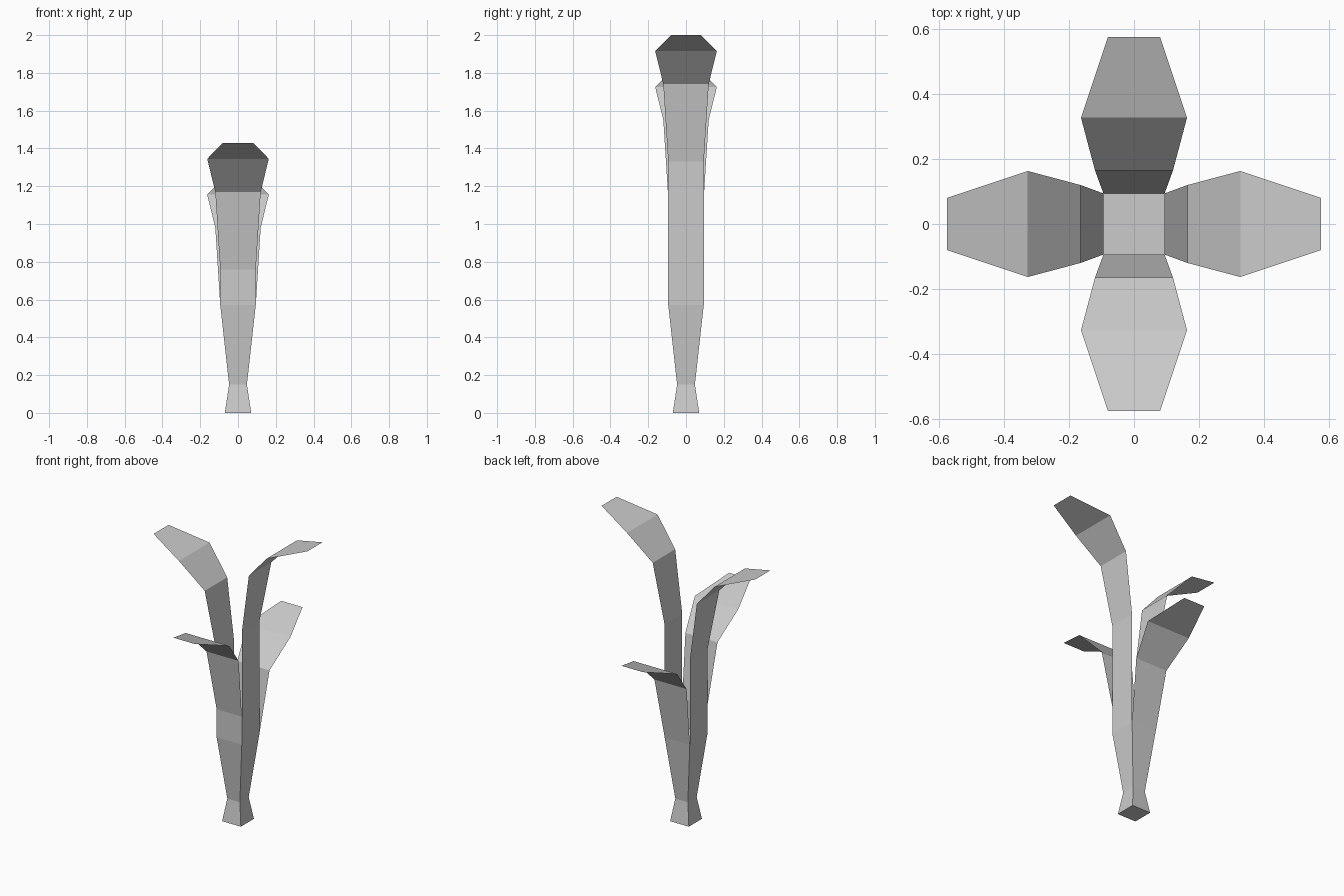
import bpy
import math
from mathutils import Matrix

if "Cube" in bpy.data.objects:
    bpy.data.objects.remove(bpy.data.objects["Cube"])


def make_object(name, verts, faces, turn=0.0):
    mesh = bpy.data.meshes.new(name)
    mesh.from_pydata(verts, [], faces)
    mesh.transform(Matrix.Rotation(turn, 4, 'Z'))
    mesh.update()
    obj = bpy.data.objects.new(name, mesh)
    bpy.context.collection.objects.link(obj)
    return obj


# Square stem: (half width, height) rings, capped at both ends
TOP_Z = 0.57
rings = [(0.07, 0.0), (0.047, 0.15), (0.094, TOP_Z)]
verts = [(sx * h, sy * h, z) for h, z in rings
         for sx, sy in ((-1, -1), (1, -1), (1, 1), (-1, 1))]
faces = [(3, 2, 1, 0), (8, 9, 10, 11)]
for r in range(len(rings) - 1):
    for i in range(4):
        j = (i + 1) % 4
        faces.append((r * 4 + i, r * 4 + j, r * 4 + 4 + j, r * 4 + 4 + i))
make_object("stem", verts, faces)

# Leaf blade: (distance out, half width, height above the straight part)
blade = [(0.094, 0.094, 0.0), (0.165, 0.12, 0.41),
         (0.327, 0.163, 0.585), (0.575, 0.08, 0.67)]


def make_leaf(name, turn, bend_z):
    rows = [(d, w, bend_z + z) for d, w, z in blade]
    # Taller leaves first rise straight from the stem
    if bend_z > TOP_Z:
        rows.insert(0, (0.094, 0.094, TOP_Z))
    v = [(d, s * w, z) for d, w, z in rows for s in (-1, 1)]
    f = [(2 * i, 2 * i + 1, 2 * i + 3, 2 * i + 2) for i in range(len(rows) - 1)]
    make_object(name, v, f, turn)


# Four leaves, each bending at its own height
for name, degrees, bend_z in (("leaf_right", 0, 1.33), ("leaf_back", 90, 0.57),
                              ("leaf_left", 180, 1.14), ("leaf_front", 270, 0.76)):
    make_leaf(name, math.radians(degrees), bend_z)
